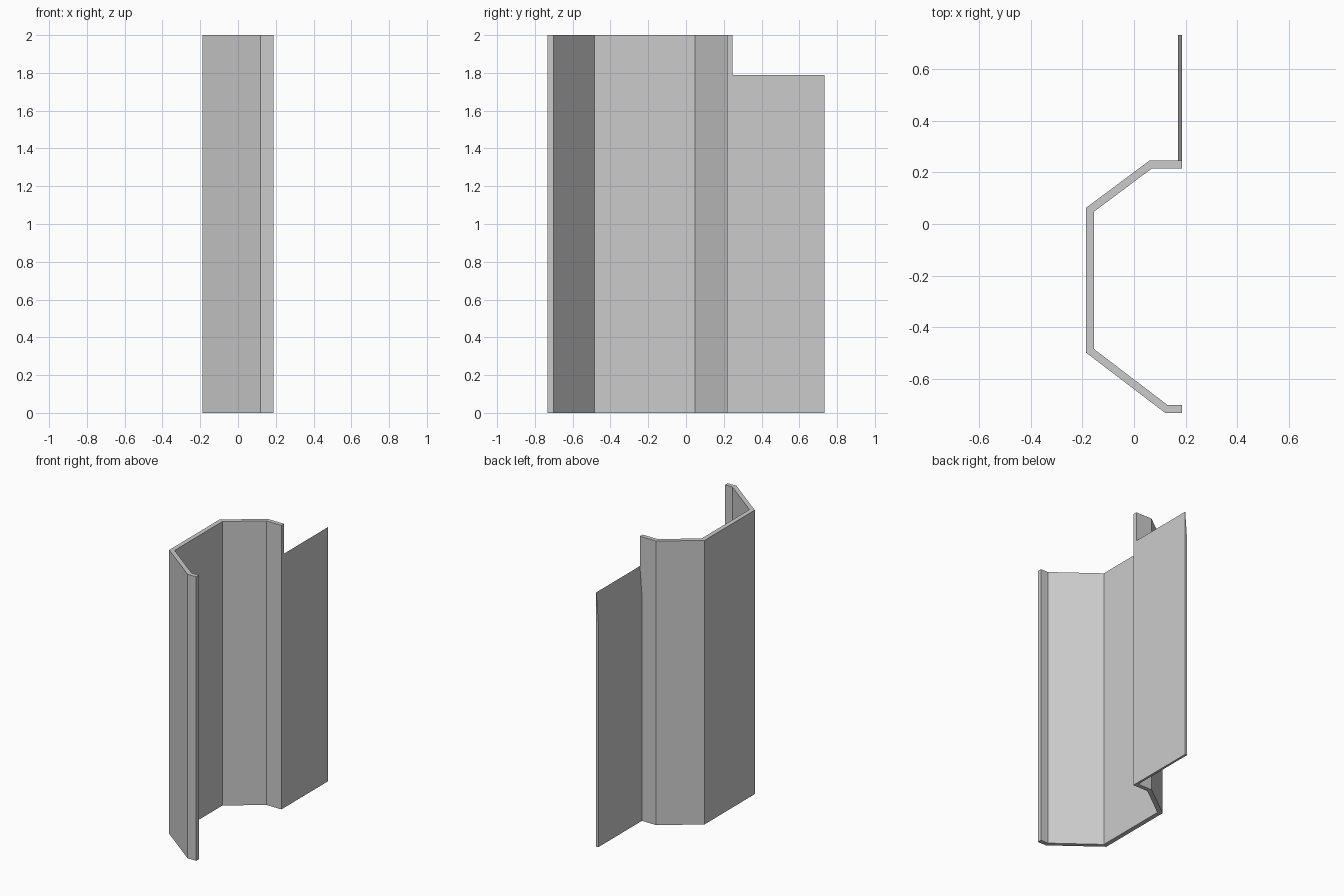
import bpy
import bmesh

cube = bpy.data.objects.get("Cube")
if cube:
    bpy.data.objects.remove(cube, do_unlink=True)

# Single plain grey finish
grey = bpy.data.materials.new("plain_grey")
grey.use_nodes = True
colour = (0.6, 0.6, 0.6, 1)
grey.diffuse_color = colour
grey.node_tree.nodes["Principled BSDF"].inputs["Base Color"].default_value = colour


def extrude_profile(name, points, offset):
    """Fill a closed outline and sweep it along the offset into a solid."""
    bm = bmesh.new()
    face = bm.faces.new([bm.verts.new(p) for p in points])
    swept = bmesh.ops.extrude_face_region(bm, geom=[face], use_keep_orig=True)
    moved = [g for g in swept["geom"] if isinstance(g, bmesh.types.BMVert)]
    bmesh.ops.translate(bm, verts=moved, vec=offset)
    bmesh.ops.recalc_face_normals(bm, faces=bm.faces)
    mesh = bpy.data.meshes.new(name)
    bm.to_mesh(mesh)
    bm.free()
    mesh.materials.append(grey)
    obj = bpy.data.objects.new(name, mesh)
    bpy.context.collection.objects.link(obj)
    return obj


edge_x = 0.187
end_y = 0.732
flange_y = 0.246
wall = 0.03

# Folded channel: web, two sloping sides and two short flanges
outer = [(edge_x, flange_y), (0.06, flange_y), (-edge_x, 0.062),
         (-edge_x, -0.498), (0.12, -end_y), (edge_x, -end_y)]
inner = [(edge_x, wall - end_y), (0.13, wall - end_y), (-0.155, -0.485),
         (-0.155, 0.048), (0.07, flange_y - wall), (edge_x, flange_y - wall)]
extrude_profile("folded_channel", [(x, y, 0) for x, y in outer + inner], (0, 0, 2))

# Thin side plate, its top tapering to a knife edge on the open side
inner_x = edge_x - 0.016
plate = [(inner_x, 0), (edge_x, 0), (edge_x, 1.79), (inner_x, 1.59)]
extrude_profile("side_plate", [(x, flange_y, z) for x, z in plate],
                (0, end_y - flange_y, 0))
